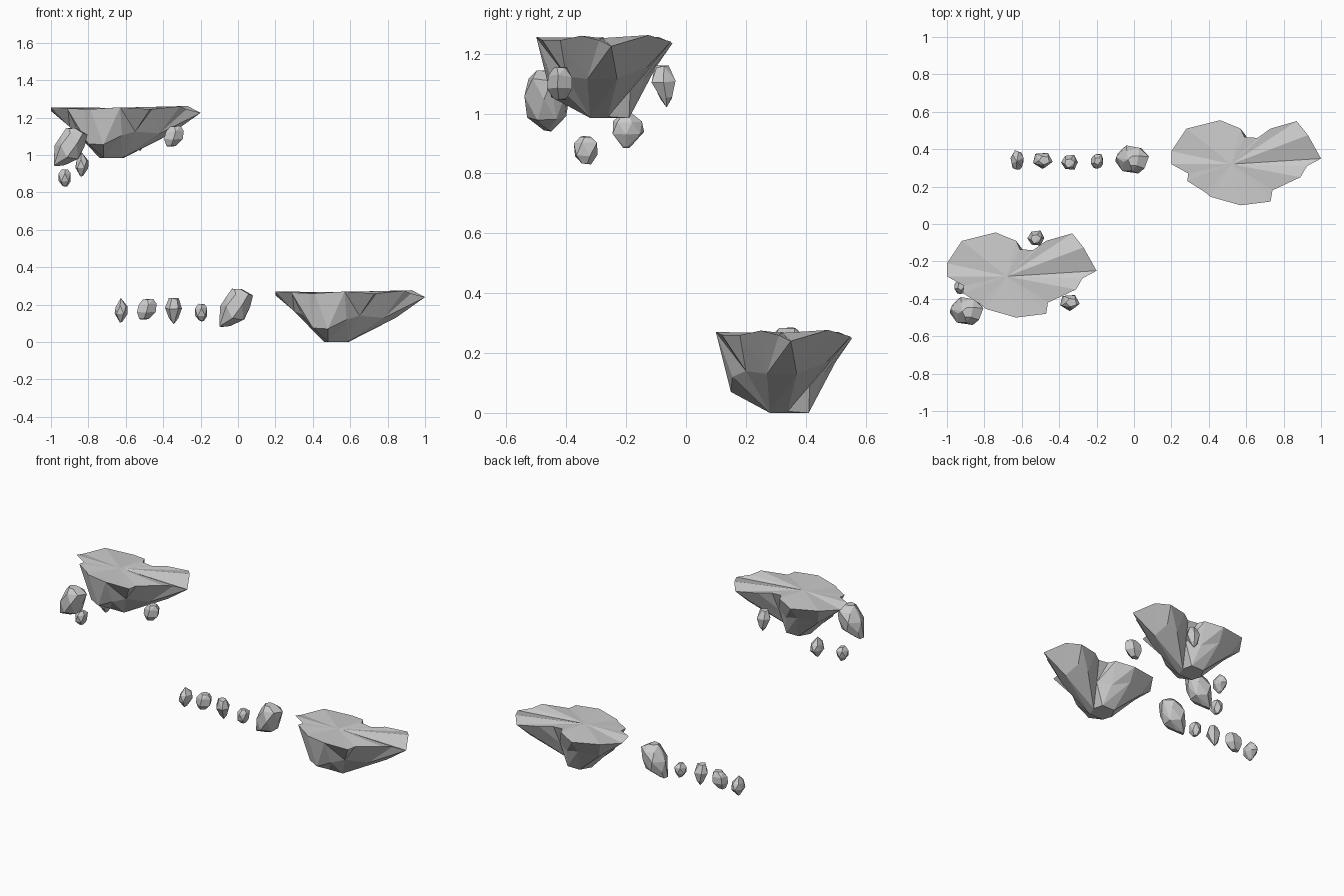
import bpy, bmesh, math, random
from mathutils import Vector

if "Cube" in bpy.data.objects:
    bpy.data.objects.remove(bpy.data.objects["Cube"])

CX, CY = 0.57, 0.33


def finish(bm, name):
    bmesh.ops.recalc_face_normals(bm, faces=bm.faces)
    mesh = bpy.data.meshes.new(name)
    bm.to_mesh(mesh)
    bm.free()
    ob = bpy.data.objects.new(name, mesh)
    bpy.context.collection.objects.link(ob)
    return ob


def copy_to(ob, name, offset):
    dup = bpy.data.objects.new(name, ob.data)
    dup.location = offset
    bpy.context.collection.objects.link(dup)


def angle(v):
    return math.atan2(v.co.y - CY, v.co.x - CX) % math.tau


def stitch(bm, a, b):
    """Triangulate between two rings, advancing in order of angle."""
    a, b = sorted(a, key=angle), sorted(b, key=angle)
    i = j = 0
    na, nb = len(a), len(b)
    nxt = lambda r, k: angle(r[(k + 1) % len(r)]) + (math.tau if k + 1 >= len(r) else 0)
    while i < na or j < nb:
        va, vb = a[i % na], b[j % nb]
        if j >= nb or (i < na and nxt(a, i) <= nxt(b, j)):
            bm.faces.new((va, a[(i + 1) % na], vb))
            i += 1
        else:
            bm.faces.new((va, b[(j + 1) % nb], vb))
            j += 1


# Island: two-lobed rim, a rocky waist and a small flat foot
rim = [(1.0, .35, .24), (.93, .475, .277), (.87, .55, .255), (.73, .51, .265),
       (.66, .46, .265), (.59, .465, .27), (.57, .51, .27), (.46, .555, .25),
       (.28, .51, .265), (.20, .39, .25), (.20, .32, .27), (.29, .27, .265),
       (.285, .23, .265), (.38, .17, .26), (.41, .145, .26), (.57, .10, .27),
       (.73, .12, .26), (.74, .18, .26), (.89, .25, .275), (.925, .31, .26)]
waist = [(.845, .37, .13), (.83, .47, .17), (.75, .465, .15), (.64, .415, .14),
         (.56, .46, .13), (.45, .50, .17), (.33, .45, .15), (.30, .36, .165),
         (.34, .25, .15), (.40, .19, .075), (.48, .15, .07), (.58, .155, .12),
         (.65, .20, .14), (.78, .27, .13)]
foot = [(.60, .34, .005), (.59, .41, 0), (.50, .41, 0), (.46, .34, 0),
        (.48, .28, 0), (.58, .28, 0)]

bm = bmesh.new()
rings = [[bm.verts.new(p) for p in ring] for ring in (rim, waist, foot)]
stitch(bm, rings[0], rings[1])
stitch(bm, rings[1], rings[2])
bm.faces.new(sorted(rings[2], key=angle))
hub = bm.verts.new((.52, .32, .267))
for k, v in enumerate(rings[0]):
    bm.faces.new((v, rings[0][(k + 1) % len(rim)], hub))
island = finish(bm, "lower_island")
copy_to(island, "upper_island", (-1.2, -.6, .985))


# Boulders: jittered rings (height, radius, x shift, y shift) wrapped in a hull
def boulder(name, lo, hi, levels, sides, seed):
    rnd = random.Random(seed)
    pts = []
    for h, r, sx, sy in levels:
        n = sides if r > 0.05 else 1
        turn = rnd.random()
        for k in range(n):
            t = math.tau * (k + turn) / n
            q = r * rnd.uniform(.9, 1.08)
            pts.append(Vector((sx + q * math.cos(t), sy + q * math.sin(t),
                               h + rnd.uniform(-.04, .04))))
    mn = [min(p[i] for p in pts) for i in range(3)]
    mx = [max(p[i] for p in pts) for i in range(3)]
    bm = bmesh.new()
    for p in pts:
        bm.verts.new([lo[i] + (p[i] - mn[i]) / (mx[i] - mn[i]) * (hi[i] - lo[i])
                      for i in range(3)])
    res = bmesh.ops.convex_hull(bm, input=bm.verts)
    loose = [v for v in bm.verts if not v.link_faces]
    bmesh.ops.delete(bm, geom=loose, context='VERTS')
    bmesh.ops.dissolve_limit(bm, angle_limit=math.radians(12), verts=bm.verts, edges=bm.edges)
    return finish(bm, name)


leaning = [(0, .18, -.32, -.02), (.2, .42, -.06, 0), (.55, .5, .05, 0),
           (.85, .42, .16, 0), (1, .2, .12, -.05)]
block = [(0, .2, 0, 0), (.3, .46, 0, 0), (.75, .48, 0, 0), (1, .22, 0, 0)]
drop = [(0, .04, .05, .15), (.25, .25, .02, .12), (.65, .5, 0, 0), (1, .28, 0, -.05)]
slab = [(0, .22, -.12, 0), (.35, .46, -.03, 0), (.75, .46, .05, 0), (1, .25, .1, 0)]
shard = [(0, .12, 0, 0), (.35, .48, 0, .05), (.65, .45, 0, 0), (1, .04, 0, 0)]

# name, low corner, high corner, shape, sides, offset of the floating copy
rocks = [
    ("large_boulder", (-.10, .27, .08), (.08, .42, .285), leaning, 6, (-.885, -.81, .86)),
    ("small_block_rock", (-.23, .295, .11), (-.165, .375, .205), block, 5, (-.73, -.67, .72)),
    ("drop_rock", (-.39, .29, .095), (-.30, .37, .235), drop, 6, (-.18, -.405, .925)),
    ("slab_rock", (-.54, .295, .12), (-.435, .38, .23), slab, 5, (.145, -.76, .925)),
    ("shard_rock", (-.66, .29, .105), (-.59, .395, .235), shard, 6, (-.21, -.535, .78)),
]
for seed, (name, lo, hi, shape, sides, off) in enumerate(rocks):
    ob = boulder(name, lo, hi, shape, sides, seed + 3)
    copy_to(ob, "floating_" + name, off)
